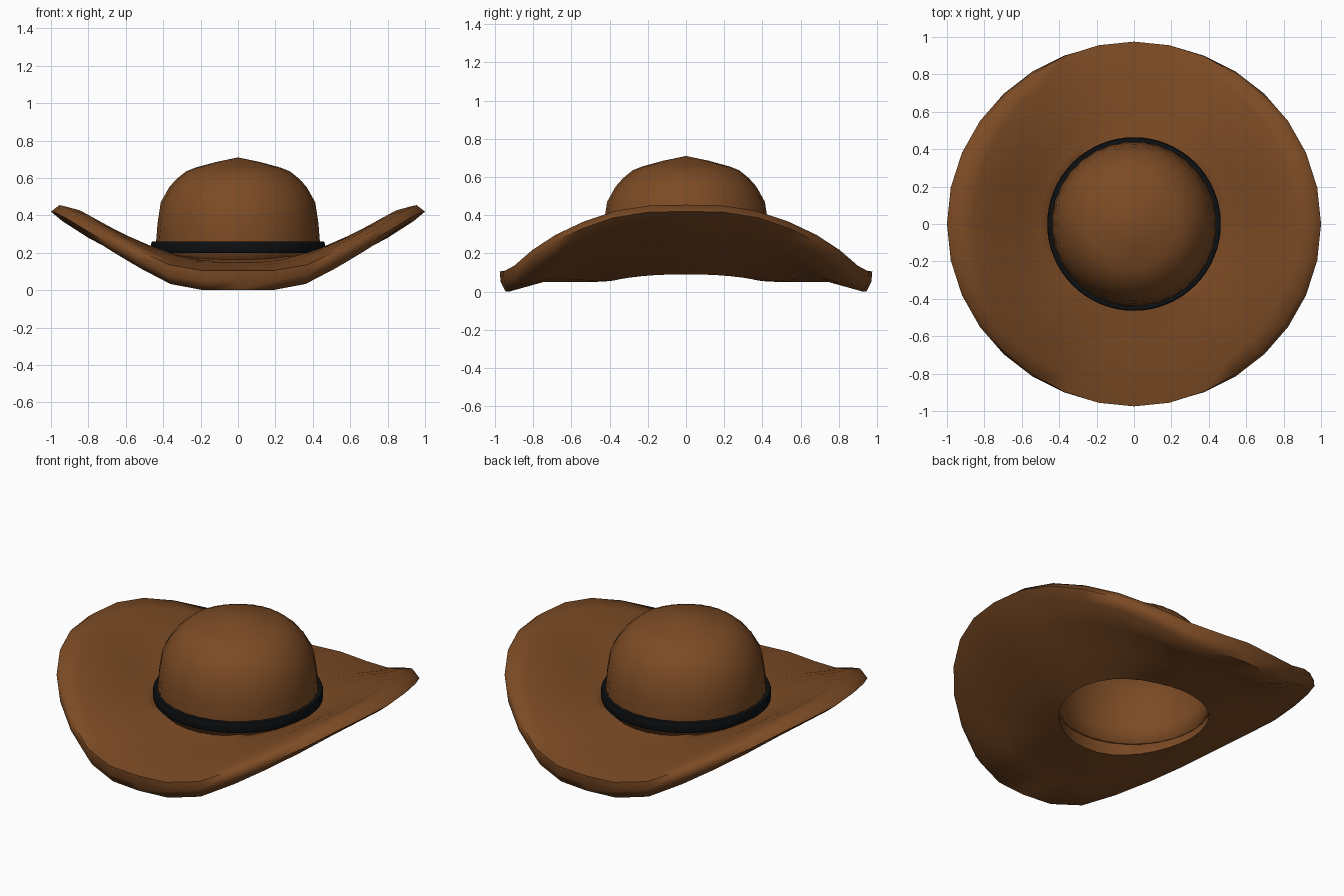
import bpy, bmesh, math

if "Cube" in bpy.data.objects:
    bpy.data.objects.remove(bpy.data.objects["Cube"])

def material(name, rgb):
    m = bpy.data.materials.new(name)
    m.diffuse_color = (*rgb, 1)
    m.use_nodes = True
    m.node_tree.nodes["Principled BSDF"].inputs["Base Color"].default_value = m.diffuse_color
    return m

felt = material("brown_felt", (0.2, 0.07, 0.018))
ribbon = material("black_ribbon", (0.004, 0.005, 0.006))

def lathe(name, profile, n, mat, closed, angle):
    """Sweep profile(i) -> [(r, z)] around z with n sides."""
    bm = bmesh.new()
    rings = []
    for i in range(n):
        a = 2 * math.pi * i / n
        rings.append([bm.verts.new((r * math.sin(a), -r * math.cos(a), z)) for r, z in profile(i)])
    m = len(rings[0])
    for i in range(n):
        p, q = rings[i], rings[(i + 1) % n]
        for j in range(m if closed else m - 1):
            k = (j + 1) % m
            bm.faces.new((p[j], q[j], q[k], p[k]))
    bmesh.ops.remove_doubles(bm, verts=bm.verts, dist=1e-5)
    bmesh.ops.recalc_face_normals(bm, faces=bm.faces)
    me = bpy.data.meshes.new(name)
    bm.to_mesh(me)
    bm.free()
    me.materials.append(mat)
    ob = bpy.data.objects.new(name, me)
    bpy.context.collection.objects.link(ob)
    bpy.ops.object.select_all(action='DESELECT')
    ob.select_set(True)
    bpy.context.view_layer.objects.active = ob
    bpy.ops.object.shade_smooth_by_angle(angle=math.radians(angle))
    return ob

# Brim: blend between the drooping front/back section and the raised side section
FRONT = [(.41, .055), (.50, .05), (.62, .05), (.76, .05), (.945, 0), (.97, .05), (.975, .105),
         (.90, .118), (.76, .135), (.60, .15), (.50, .155), (.43, .165)]
SIDE = [(.41, .09), (.50, .13), (.62, .185), (.80, .28), (.94, .37), (1.0, .42), (.955, .455),
        (.86, .43), (.74, .36), (.60, .275), (.50, .22), (.43, .20)]
LIFT = [0, 0, .09, .32, .55, .75, .91, .99, 1]   # side curl over a quarter turn

def brim_profile(i):
    k = i % 16
    t = LIFT[min(k, 16 - k)]
    s = math.sin(math.pi * i / 16) ** 2
    out = []
    for (r0, z0), (r1, z1) in zip(FRONT, SIDE):
        out.append((r0 + (r1 - r0) * s, z0 + (z1 - z0) * t))
    return out

lathe("brim", brim_profile, 32, felt, True, 75)

# Crown: softly ribbed dome, open underneath
DOME = [(.43, .14), (.44, .26), (.432, .36), (.415, .47), (.37, .55), (.33, .595),
        (.28, .635), (.23, .655), (.12, .685), (0, .71)]

def crown_profile(i):
    rib = 1 if i % 2 else .988
    return [(r * rib, z) for r, z in DOME]

crown = lathe("crown", crown_profile, 64, felt, False, 75)
shell = crown.modifiers.new("thickness", 'SOLIDIFY')
shell.thickness = .02
shell.offset = -1

# Hat band
lathe("hat_band", lambda i: [(.435, .20), (.46, .20), (.464, .21), (.464, .25), (.46, .26), (.435, .26)],
      64, ribbon, True, 60)
